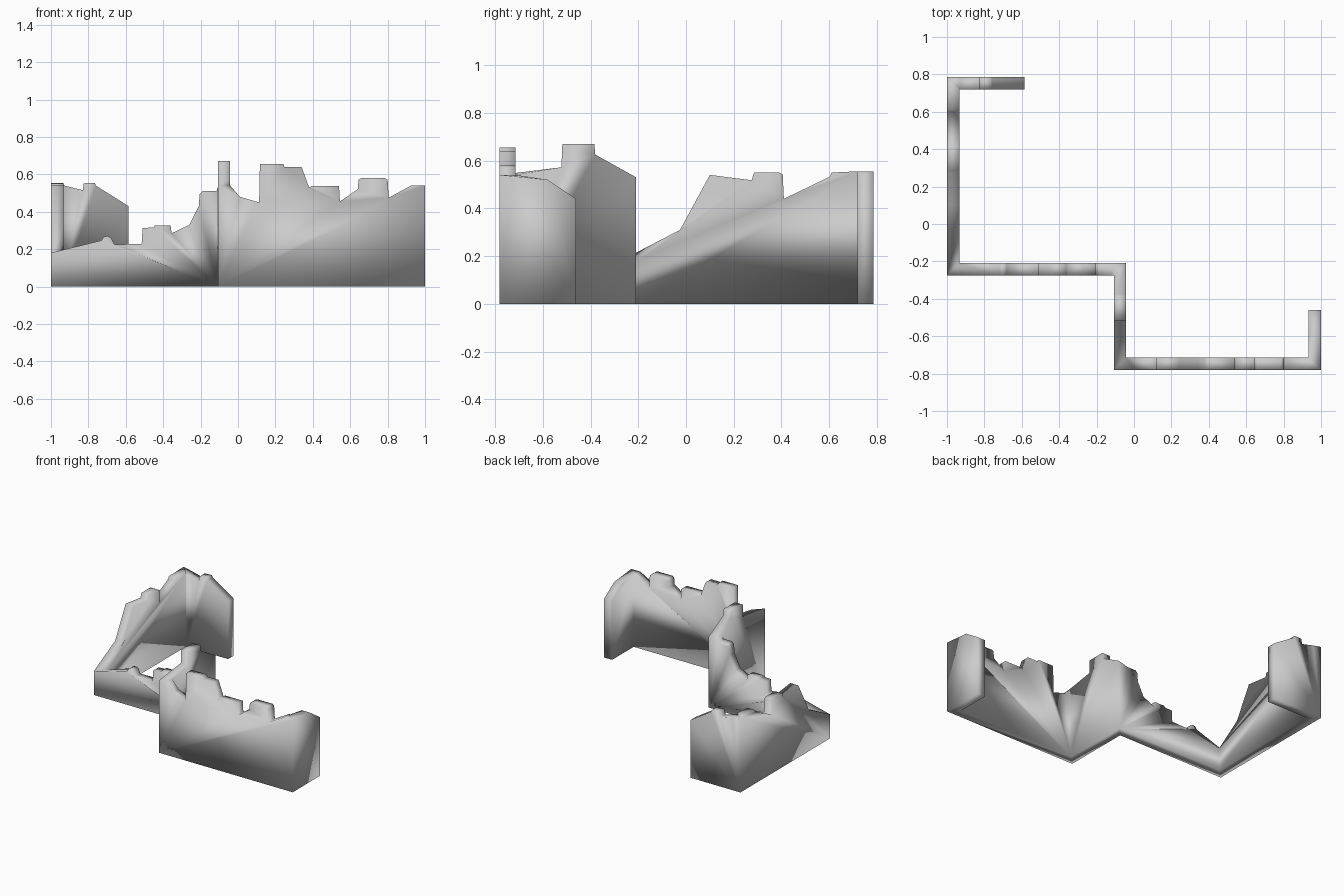
import bpy, bmesh
from mathutils import Vector

if "Cube" in bpy.data.objects:
    bpy.data.objects.remove(bpy.data.objects["Cube"])

HALF = 0.033  # half the wall thickness

# Wall centre line (plan corners) and height at each corner
corners = [(-0.585, 0.752), (-0.967, 0.752), (-0.967, -0.242),
           (-0.075, -0.242), (-0.075, -0.748), (0.967, -0.748), (0.967, -0.46)]
corner_z = [0.43, 0.555, 0.18, 0.53, 0.54, 0.54, 0.44]

# Broken battlement profile on each straight run: (axis coordinate, height)
profiles = [
    [(-0.76, 0.54), (-0.765, 0.555), (-0.825, 0.552), (-0.83, 0.515), (-0.93, 0.54)],
    [(0.61, 0.55), (0.603, 0.533), (0.41, 0.44), (0.405, 0.543), (0.39, 0.55),
     (0.285, 0.55), (0.275, 0.518), (0.10, 0.54), (-0.025, 0.31)],
    [(-0.73, 0.247), (-0.72, 0.265), (-0.70, 0.27), (-0.68, 0.263), (-0.66, 0.225),
     (-0.515, 0.228), (-0.51, 0.313), (-0.45, 0.316), (-0.445, 0.326), (-0.36, 0.326),
     (-0.355, 0.285), (-0.26, 0.33), (-0.21, 0.43), (-0.205, 0.495), (-0.19, 0.51), (-0.115, 0.51)],
    [(-0.38, 0.625), (-0.384, 0.67), (-0.518, 0.67), (-0.522, 0.572)],
    [(0.01, 0.48), (0.113, 0.45), (0.117, 0.655), (0.243, 0.655), (0.248, 0.64), (0.34, 0.64),
     (0.38, 0.53), (0.395, 0.537), (0.54, 0.537), (0.545, 0.455), (0.64, 0.52), (0.645, 0.572),
     (0.66, 0.58), (0.785, 0.58), (0.80, 0.57), (0.806, 0.475), (0.925, 0.54)],
    [(-0.58, 0.52)],
]

bm = bmesh.new()
pts = [Vector(c) for c in corners]
dirs = [(b - a).normalized() for a, b in zip(pts, pts[1:])]
norms = [Vector((-d.y, d.x)) * HALF for d in dirs]


def pair(p, off, z):
    """Left and right vertex across the wall at one station."""
    return [bm.verts.new((p.x + s * off.x, p.y + s * off.y, z)) for s in (1, -1)]


# Square ends, mitred corners
offsets = [norms[0]] + [a + b for a, b in zip(norms, norms[1:])] + [norms[-1]]
base = [pair(p, o, 0) for p, o in zip(pts, offsets)]
crown = [pair(p, o, z) for p, o, z in zip(pts, offsets, corner_z)]

for i, prof in enumerate(profiles):
    run = [crown[i]]
    for t, z in prof:
        p = Vector((t, pts[i].y)) if abs(dirs[i].x) > 0.5 else Vector((pts[i].x, t))
        run.append(pair(p, norms[i], z))
    run.append(crown[i + 1])
    # wall top
    for a, b in zip(run, run[1:]):
        bm.faces.new((a[0], a[1], b[1], b[0]))
    # both wall sides and the underside
    for s in (0, 1):
        bm.faces.new([base[i][s], base[i + 1][s]] + [r[s] for r in reversed(run)])
    bm.faces.new((base[i][0], base[i + 1][0], base[i + 1][1], base[i][1]))

# End caps
for k in (0, -1):
    bm.faces.new((base[k][0], base[k][1], crown[k][1], crown[k][0]))

bmesh.ops.recalc_face_normals(bm, faces=bm.faces)
for f in bm.faces:
    f.smooth = True
mesh = bpy.data.meshes.new("ruined_wall")
bm.to_mesh(mesh)
bm.free()
wall = bpy.data.objects.new("ruined_wall", mesh)
bpy.context.collection.objects.link(wall)
